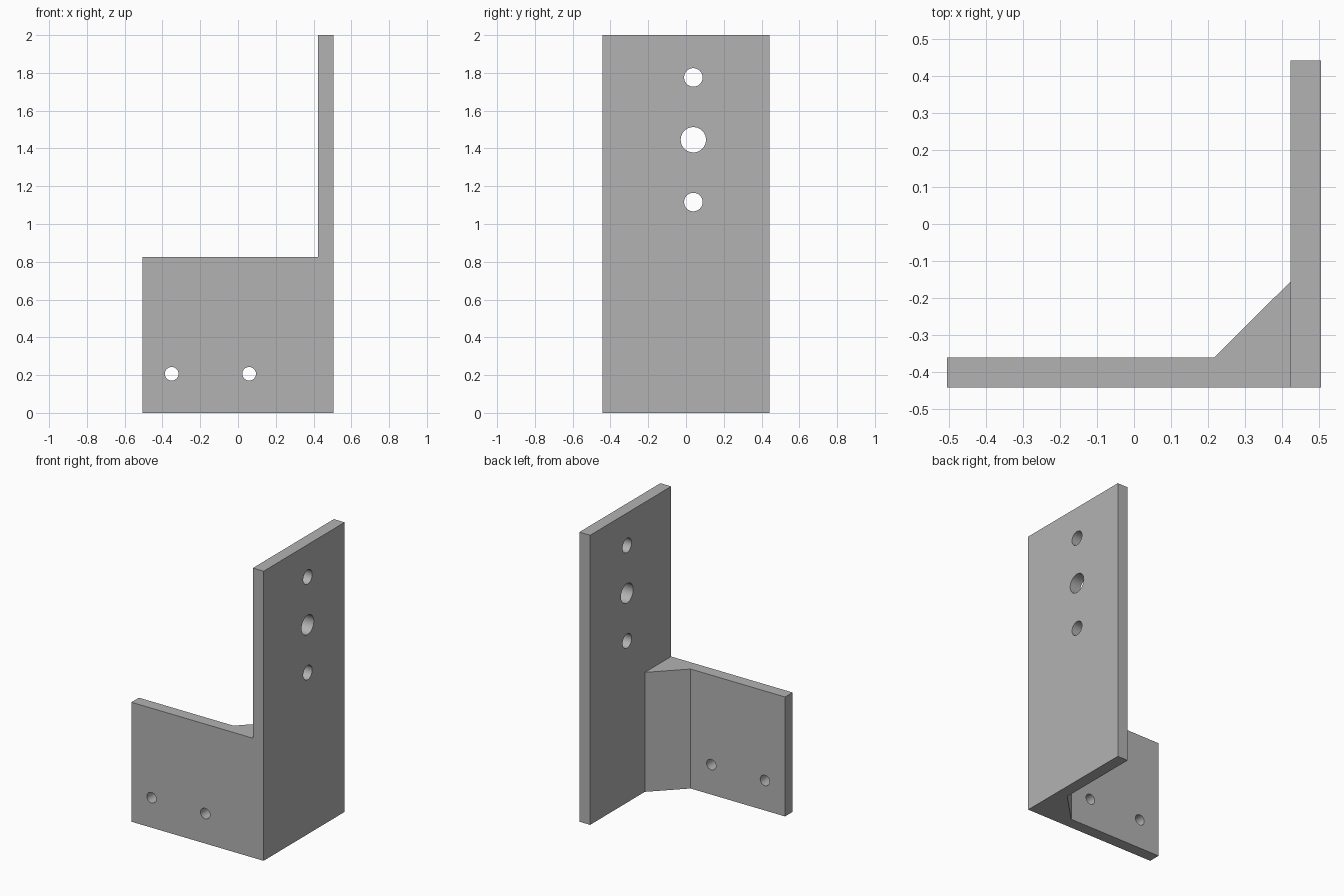
import bpy
import bmesh
from math import pi
from mathutils import Matrix

cube = bpy.data.objects.get("Cube")
if cube:
    bpy.data.objects.remove(cube, do_unlink=True)

steel = bpy.data.materials.new("grey_steel")
grey = (0.45, 0.45, 0.45, 1)
steel.use_nodes = True
steel.diffuse_color = grey
steel.node_tree.nodes["Principled BSDF"].inputs["Base Color"].default_value = grey

RIGHT, BACK = 0.505, 0.442      # outer half sizes
INNER_X, INNER_Y = 0.423, -0.36  # inner faces of the two plates
HEIGHT, FLANGE_TOP = 2.0, 0.825


def add_object(name, bm):
    bmesh.ops.recalc_face_normals(bm, faces=bm.faces)
    mesh = bpy.data.meshes.new(name)
    bm.to_mesh(mesh)
    bm.free()
    mesh.materials.append(steel)
    obj = bpy.data.objects.new(name, mesh)
    bpy.context.collection.objects.link(obj)
    return obj


def prism(name, outline, height):
    bm = bmesh.new()
    face = bm.faces.new([bm.verts.new((x, y, 0)) for x, y in outline])
    top = bmesh.ops.extrude_face_region(bm, geom=[face])["geom"]
    verts = [v for v in top if isinstance(v, bmesh.types.BMVert)]
    bmesh.ops.translate(bm, verts=verts, vec=(0, 0, height))
    return add_object(name, bm)


def drill(name, location, radius, axis):
    turn = Matrix.Rotation(pi / 2, 4, "Y" if axis == "X" else "X")
    bm = bmesh.new()
    bmesh.ops.create_cone(bm, cap_ends=True, segments=48, radius1=radius,
                          radius2=radius, depth=0.3,
                          matrix=Matrix.Translation(location) @ turn)
    return add_object(name, bm)


def combine(target, tool, operation):
    mod = target.modifiers.new(tool.name, "BOOLEAN")
    mod.operation = operation
    mod.solver = "EXACT"
    mod.object = tool
    bpy.context.view_layer.objects.active = target
    bpy.ops.object.modifier_apply(modifier=mod.name)
    bpy.data.objects.remove(tool, do_unlink=True)


# Low flange with its corner gusset, same height throughout
bracket = prism("angle_bracket", [
    (-RIGHT, -BACK), (RIGHT, -BACK), (RIGHT, -0.155),
    (INNER_X, -0.155), (0.217, INNER_Y), (-RIGHT, INNER_Y)], FLANGE_TOP)

# Tall side plate
plate = prism("tall_plate", [
    (INNER_X, -BACK), (RIGHT, -BACK), (RIGHT, BACK), (INNER_X, BACK)], HEIGHT)
combine(bracket, plate, "UNION")

# Two flange holes
for x in (-0.351, 0.059):
    combine(bracket, drill("flange_hole", (x, -0.4, 0.207), 0.036, "Y"), "DIFFERENCE")

# Large plate hole between two smaller ones
for z, radius in ((1.116, 0.049), (1.446, 0.067), (1.776, 0.049)):
    combine(bracket, drill("plate_hole", (0.464, 0.039, z), radius, "X"), "DIFFERENCE")

# Clean flat faces, smooth hole walls
bm = bmesh.new()
bm.from_mesh(bracket.data)
bmesh.ops.remove_doubles(bm, verts=bm.verts, dist=0.0001)
bmesh.ops.dissolve_limit(bm, angle_limit=0.01, verts=bm.verts, edges=bm.edges)
bm.to_mesh(bracket.data)
bm.free()
bpy.ops.object.select_all(action="DESELECT")
bracket.select_set(True)
bpy.context.view_layer.objects.active = bracket
bpy.ops.object.shade_smooth_by_angle(angle=pi / 6)
